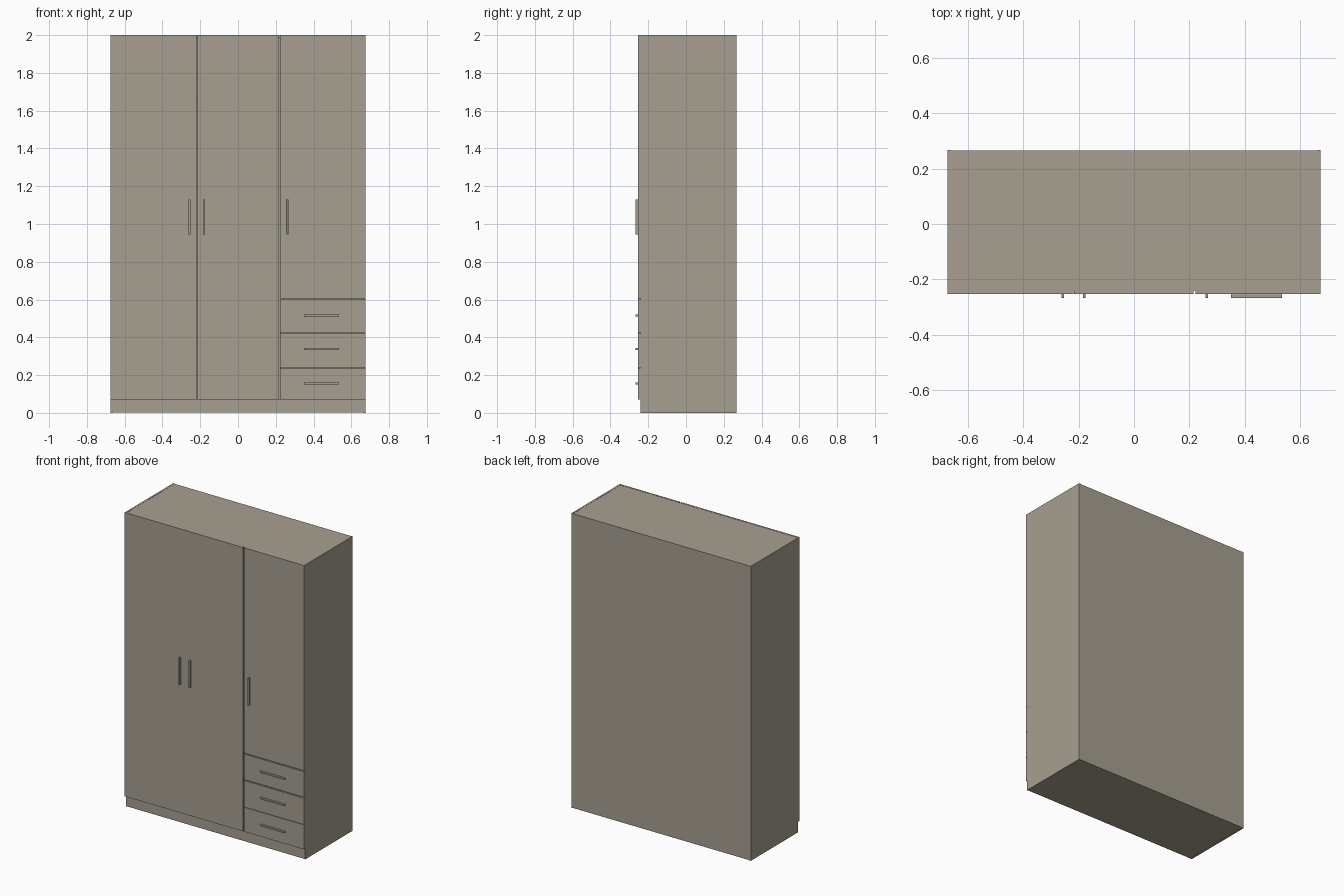
import bpy

if "Cube" in bpy.data.objects:
    bpy.data.objects.remove(bpy.data.objects["Cube"])

mat = bpy.data.materials.new("warm taupe board")
mat.diffuse_color = (0.39, 0.35, 0.285, 1)
mat.use_nodes = True
mat.node_tree.nodes["Principled BSDF"].inputs["Base Color"].default_value = mat.diffuse_color


def box(name, x0, x1, y0, y1, z0, z1, bevel=0.0):
    """Axis-aligned board given by its limits."""
    bpy.ops.mesh.primitive_cube_add(size=1, location=((x0 + x1) / 2, (y0 + y1) / 2, (z0 + z1) / 2))
    ob = bpy.context.object
    ob.name = name
    ob.scale = (x1 - x0, y1 - y0, z1 - z0)
    bpy.ops.object.transform_apply(location=False, rotation=False, scale=True)
    ob.data.materials.append(mat)
    if bevel:
        m = ob.modifiers.new("soft edge", 'BEVEL')
        m.width, m.segments = bevel, 2
    return ob


W = 0.674                      # half width
T = 0.012                      # board thickness
BACK, CARC, FRONT, GRIP = 0.267, -0.241, -0.253, -0.267
PLINTH = 0.072
DIV = 0.218                    # divider / door gap position
IN = W - T                     # inner half width

# Carcass boards
for side, s in (("left", -1), ("right", 1)):
    a, b = sorted((s * W, s * IN))
    box(side + "_side_panel", a, b, CARC, BACK, 0, 2.0)
box("top_panel", -IN, IN, CARC, BACK - 0.001, 2.0 - T, 1.999)
box("bottom_panel", -IN, IN, CARC + T, BACK - 0.001, 0.001, T)
box("floor_shelf", -IN, IN, CARC, BACK - 0.004, PLINTH - T, PLINTH)
box("back_panel", -IN, IN, BACK - 0.005, BACK - 0.001, 0.001, 1.999)
box("plinth", -IN, IN, CARC + 0.001, CARC + T, 0.001, PLINTH - T)

# Interior: divider, hat shelf and drawer-section shelves
box("divider", DIV - T / 2, DIV + T / 2, CARC + 0.01, BACK - 0.005, PLINTH, 2.0 - T)
box("hat_shelf", -IN, DIV - T / 2, CARC + 0.02, BACK - 0.005, 1.66, 1.66 + T)
box("drawer_top_shelf", DIV + T / 2, IN, CARC + 0.01, BACK - 0.005, 0.596, 0.596 + T)

# Doors
box("left_door", -W, -DIV - 0.001, FRONT, CARC, PLINTH, 2.0)
box("middle_door", -DIV + 0.001, DIV - 0.004, FRONT, CARC, PLINTH, 2.0)
box("right_door", DIV + 0.004, W, FRONT, CARC, 0.606, 2.0)

# Vertical door handles
for name, x in (("left", -0.257), ("middle", -0.180), ("right", 0.263)):
    box(name + "_door_handle", x - 0.005, x + 0.005, GRIP, FRONT, 0.945, 1.13, 0.0015)

# Drawers: front, tray and horizontal handle
for name, z0, z1, hz in (("lower", PLINTH, 0.238, 0.155),
                         ("middle", 0.241, 0.419, 0.338),
                         ("upper", 0.426, 0.599, 0.516)):
    box(name + "_drawer_front", DIV + 0.004, W, FRONT, CARC, z0, z1)
    box(name + "_drawer_base", DIV + 0.02, IN - 0.012, CARC, 0.2, z0 + 0.02, z0 + 0.028)
    box(name + "_drawer_handle", 0.35, 0.535, GRIP, FRONT, hz - 0.005, hz + 0.005, 0.0015)
